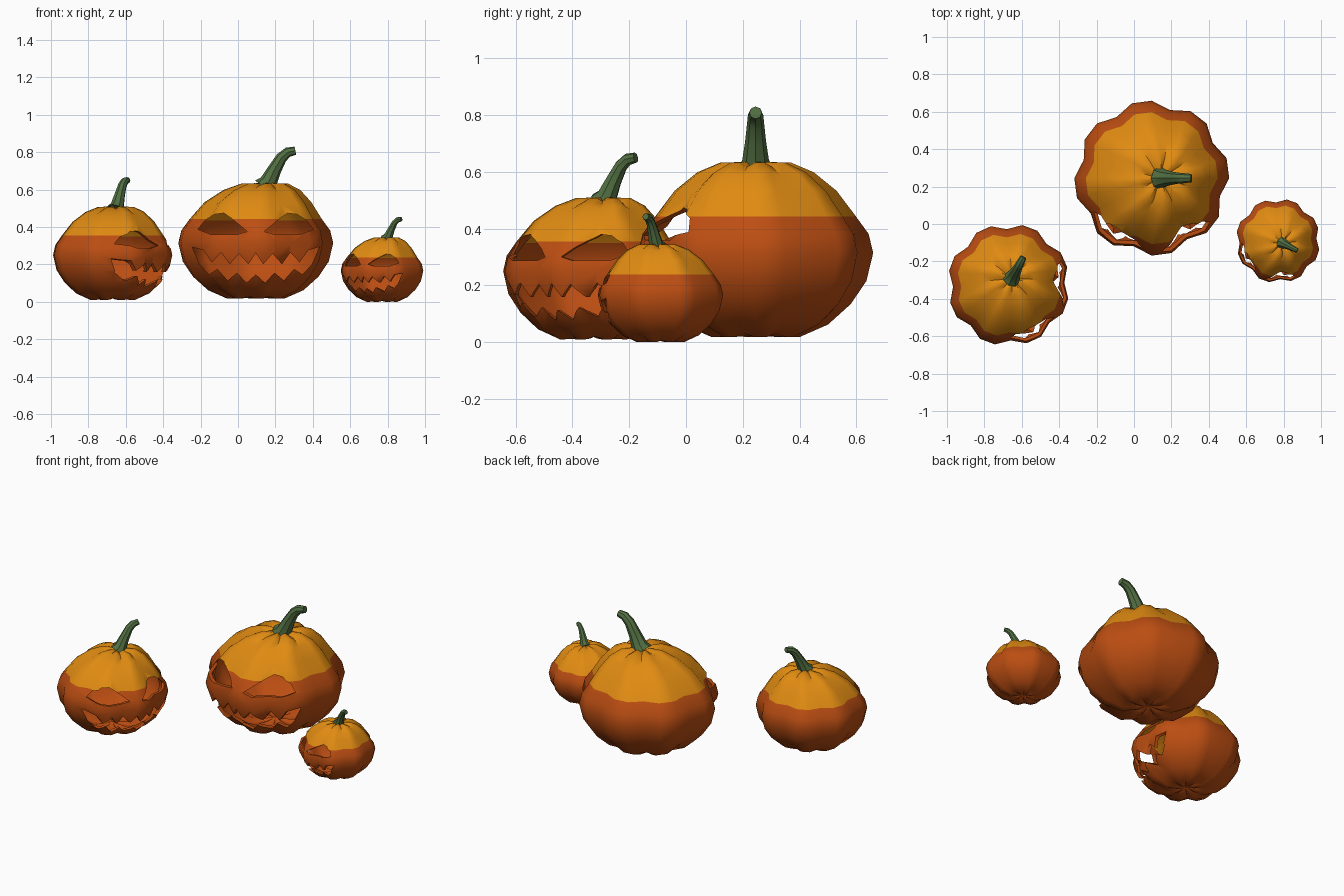
import bpy, bmesh, math
from mathutils import Vector

if "Cube" in bpy.data.objects:
    bpy.data.objects.remove(bpy.data.objects["Cube"])

def material(name, rgb):
    m = bpy.data.materials.new(name)
    m.diffuse_color = (*rgb, 1)
    m.use_nodes = True
    m.node_tree.nodes["Principled BSDF"].inputs["Base Color"].default_value = m.diffuse_color
    return m

GOLD = material("golden_rind", (0.75, 0.26, 0.006))
ORANGE = material("burnt_orange_rind", (0.50, 0.075, 0.006))
GREEN = material("stem_green", (0.085, 0.16, 0.055))
SEG, LIP = 24, 0.945      # three segments per lobe; inner wall scale

# Rind profile (radius, height) from bottom to top
PROFILE = [(0.06, 0.026), (0.155, 0.022), (0.255, 0.066), (0.335, 0.138),
           (0.39, 0.219), (0.414, 0.318), (0.398, 0.385), (0.353, 0.447),
           (0.285, 0.537), (0.205, 0.602), (0.125, 0.636), (0.055, 0.638)]
SPLIT = 0.446             # the rind is golden above this height

def make_object(bm, name, mats):
    me = bpy.data.meshes.new(name)
    bm.to_mesh(me)
    bm.free()
    for m in mats:
        me.materials.append(m)
    ob = bpy.data.objects.new(name, me)
    bpy.context.collection.objects.link(ob)
    return ob

def add_wall(bm, scale, flip):
    """One closed lobed wall of the rind."""
    def put(x, y, z):
        x += 0.05 * (max(0, z - 0.44) / 0.2) ** 2
        return bm.verts.new((x * scale, y * scale, 0.32 + (z - 0.32) * scale))

    def face(vs, gold):
        f = bm.faces.new(vs[::-1] if flip else vs)
        f.material_index = 0 if gold else 1

    rings = []
    for r, z in PROFILE:
        ring = []
        for j in range(SEG):
            a = 2 * math.pi * j / SEG
            valley = j % 3 == 2
            rr = r * (0.91 if valley else 1)
            dz = 0
            if valley and r < 0.3:
                dz = 0.012 if z < 0.3 else -0.014
            ring.append(put(rr * math.cos(a), rr * math.sin(a), z + dz))
        rings.append(ring)
    low, high = put(0, 0, 0.045), put(0, 0, 0.62)
    for i in range(len(rings) - 1):
        for j in range(SEG):
            k = (j + 1) % SEG
            face([rings[i][j], rings[i][k], rings[i + 1][k], rings[i + 1][j]],
                 PROFILE[i][1] > SPLIT)
    for j in range(SEG):
        k = (j + 1) % SEG
        face([low, rings[0][k], rings[0][j]], False)
        face([high, rings[-1][j], rings[-1][k]], True)

# Rind with inner and outer walls
bm = bmesh.new()
add_wall(bm, 1, False)
add_wall(bm, LIP, True)
rind = make_object(bm, "rind", [GOLD, ORANGE])

# Face cutters: eyes and toothed mouth, as outlines (x, z) pushed through the front
EYE = [(0.045, 0.380), (0.10, 0.364), (0.24, 0.364), (0.31, 0.392),
       (0.27, 0.440), (0.22, 0.472), (0.17, 0.478), (0.13, 0.450)]
UPPER = [(0, 0.265), (0.04, 0.205), (0.09, 0.262), (0.14, 0.205),
         (0.185, 0.268), (0.235, 0.215), (0.28, 0.280), (0.34, 0.297)]
LOWER = [(0.30, 0.205), (0.25, 0.150), (0.205, 0.180), (0.15, 0.118),
         (0.10, 0.160), (0.05, 0.105), (0, 0.150)]
half = UPPER + LOWER
MOUTH = half + [(-x, z) for x, z in half[::-1] if x > 0]

bm = bmesh.new()
for outline in (EYE, [(-x, z) for x, z in EYE], MOUTH):
    front = [bm.verts.new((x, -0.6, z)) for x, z in outline]
    back = [bm.verts.new((x, -0.12, z)) for x, z in outline]
    n = len(outline)
    bm.faces.new(front)
    bm.faces.new(back[::-1])
    for i in range(n):
        k = (i + 1) % n
        bm.faces.new([front[k], front[i], back[i], back[k]])
for f in bm.faces:
    f.material_index = 1
bmesh.ops.recalc_face_normals(bm, faces=bm.faces[:])
cutter = make_object(bm, "face_cutter", [GOLD, ORANGE])
cutter.hide_render = True

mod = rind.modifiers.new("carve", 'BOOLEAN')
mod.operation = 'DIFFERENCE'
mod.solver = 'EXACT'
mod.object = cutter
dg = bpy.context.evaluated_depsgraph_get()
rind_mesh = bpy.data.meshes.new_from_object(rind.evaluated_get(dg))
bpy.data.objects.remove(rind)
bpy.data.objects.remove(cutter)

# Bent, tapering stem: (x, z, radius) along the path
PATH = [(0.045, 0.615, 0.062), (0.068, 0.645, 0.047), (0.100, 0.710, 0.037),
        (0.138, 0.775, 0.030), (0.172, 0.804, 0.027), (0.212, 0.812, 0.022)]
bm = bmesh.new()
rings = []
for i, (x, z, r) in enumerate(PATH):
    a, b = PATH[max(i - 1, 0)], PATH[min(i + 1, len(PATH) - 1)]
    t = Vector((b[0] - a[0], 0, b[1] - a[1])).normalized()
    side = Vector((t.z, 0, -t.x))
    ring = []
    for j in range(8):
        ang = math.pi * j / 4
        ring.append(bm.verts.new(Vector((x, 0, z)) + r * (
            math.cos(ang) * side + math.sin(ang) * Vector((0, 1, 0)))))
    rings.append(ring)
for lo, hi in zip(rings, rings[1:]):
    for j in range(8):
        k = (j + 1) % 8
        bm.faces.new([lo[j], lo[k], hi[k], hi[j]])
bm.faces.new(rings[0][::-1])
bm.faces.new(rings[-1])
stem = make_object(bm, "stem", [GREEN])
stem_mesh = stem.data.copy()
bpy.data.objects.remove(stem)

# Three pumpkins: name, centre, bottom height, turn, width scale, height scale
for name, x, y, z, turn, sxy, sz in [
        ("large", 0.095, 0.245, 0.018, 0, 1.0, 1.0),
        ("medium", -0.670, -0.325, 0.010, 62, 0.79, 0.81),
        ("small", 0.770, -0.090, 0.0, -27, 0.545, 0.56)]:
    for part, mesh in (("rind", rind_mesh), ("stem", stem_mesh)):
        ob = bpy.data.objects.new(f"{name}_pumpkin_{part}", mesh.copy())
        bpy.context.collection.objects.link(ob)
        ob.location = (x, y, z - 0.022 * sz)
        ob.rotation_euler = (0, 0, math.radians(turn))
        ob.scale = (sxy, sxy, sz)
        bpy.ops.object.select_all(action='DESELECT')
        ob.select_set(True)
        bpy.context.view_layer.objects.active = ob
        bpy.ops.object.shade_smooth_by_angle(angle=math.radians(40))
